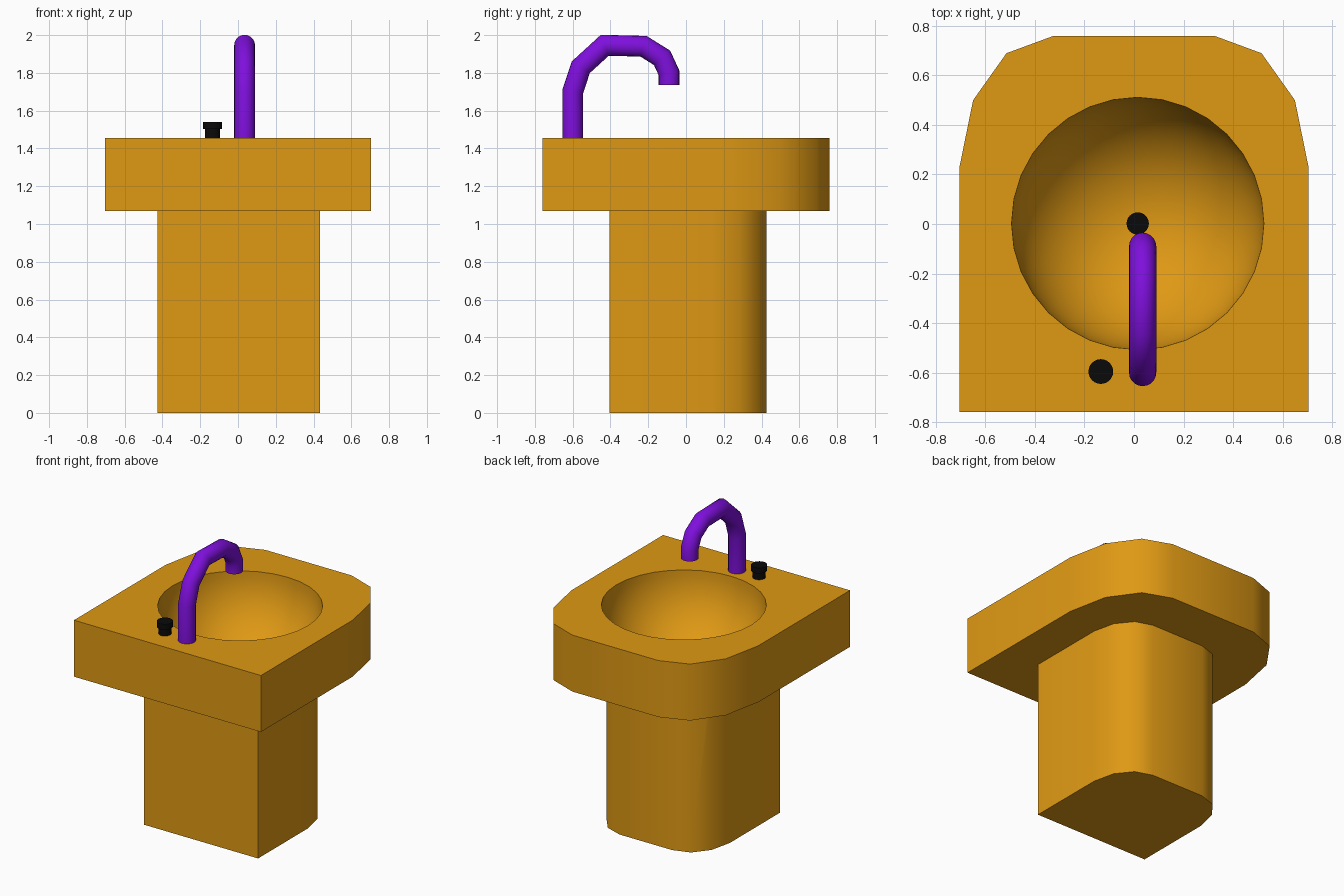
import bpy, bmesh, math
from mathutils import Vector

if "Cube" in bpy.data.objects:
    bpy.data.objects.remove(bpy.data.objects["Cube"])


def material(name, rgb):
    m = bpy.data.materials.new(name)
    m.diffuse_color = (*rgb, 1)
    m.use_nodes = True
    m.node_tree.nodes["Principled BSDF"].inputs["Base Color"].default_value = m.diffuse_color
    return m


GOLD = material("gold", (0.74, 0.32, 0.007))
PURPLE = material("purple", (0.21, 0.005, 0.72))
BLACK = material("black", (0.003, 0.003, 0.003))


def make_object(name, bm, mat):
    bmesh.ops.recalc_face_normals(bm, faces=bm.faces)
    me = bpy.data.meshes.new(name)
    bm.to_mesh(me)
    bm.free()
    ob = bpy.data.objects.new(name, me)
    bpy.context.collection.objects.link(ob)
    me.materials.append(mat)
    return ob


def smooth(ob, angle=40):
    bpy.ops.object.select_all(action='DESELECT')
    ob.select_set(True)
    bpy.context.view_layer.objects.active = ob
    bpy.ops.object.shade_smooth_by_angle(angle=math.radians(angle))


def prism(name, outline, z0, z1, mat):
    bm = bmesh.new()
    base = bm.faces.new([bm.verts.new((x, y, z0)) for x, y in outline])
    ext = bmesh.ops.extrude_face_region(bm, geom=[base], use_keep_orig=True)
    for v in ext["geom"]:
        if isinstance(v, bmesh.types.BMVert):
            v.co.z = z1
    return make_object(name, bm, mat)


def lathe_stack(name, x, y, profile, mat, sides=24):
    # closed solid of revolution from (radius, height) points
    bm = bmesh.new()
    rings = [[bm.verts.new((x + r * math.cos(i * math.tau / sides),
                            y + r * math.sin(i * math.tau / sides), z))
              for i in range(sides)] for r, z in profile]
    bridge(bm, rings)
    ob = make_object(name, bm, mat)
    smooth(ob)
    return ob


def bridge(bm, rings):
    n = len(rings[0])
    for a, b in zip(rings, rings[1:]):
        for i in range(n):
            j = (i + 1) % n
            bm.faces.new((a[i], a[j], b[j], b[i]))
    bm.faces.new(rings[0])
    bm.faces.new(rings[-1])


def apply_boolean(ob, other, operation):
    mod = ob.modifiers.new(operation.lower(), 'BOOLEAN')
    mod.operation, mod.object, mod.solver = operation, other, 'EXACT'
    bpy.context.view_layer.objects.active = ob
    bpy.ops.object.modifier_apply(modifier=mod.name)
    bpy.data.objects.remove(other)


# Basin slab: square front, rounded back; the pedestal repeats its outline
half = [(0.705, -0.76), (0.705, 0.23), (0.65, 0.5), (0.515, 0.69), (0.325, 0.76)]
outline = half + [(-x, y) for x, y in reversed(half)]
body = prism("basin_and_pedestal", outline, 1.07, 1.455, GOLD)
small = [(x * 0.61 + 0.005, y * 0.546 + 0.01) for x, y in outline]
pedestal = prism("pedestal", small, 0, 1.2, GOLD)
apply_boolean(body, pedestal, 'UNION')

# Bowl hollow
bm = bmesh.new()
bmesh.ops.create_uvsphere(bm, u_segments=32, v_segments=32, radius=0.51)
bmesh.ops.translate(bm, verts=bm.verts, vec=(0.015, 0.002, 1.46))
cutter = make_object("bowl_cutter", bm, GOLD)
cutter.hide_render = True
apply_boolean(body, cutter, 'DIFFERENCE')
smooth(body)

# Drain and tap knob
lathe_stack("drain", 0.015, 0.002, [(0.045, 0.93), (0.045, 0.962)], BLACK)
lathe_stack("tap_knob", -0.134, -0.596,
            [(0.04, 1.45), (0.04, 1.503), (0.05, 1.503), (0.05, 1.54)], BLACK)

# Spout: mitred round tube along a bent path in the y-z plane
path = [Vector((0.035, y, z)) for y, z in
        [(-0.6, 1.45), (-0.6, 1.7), (-0.557, 1.83), (-0.43, 1.946),
         (-0.225, 1.941), (-0.127, 1.88), (-0.09, 1.8), (-0.09, 1.735)]]
bm = bmesh.new()
rings, sides, radius = [], 20, 0.055
for k, p in enumerate(path):
    d0 = (p - path[k - 1]).normalized() if k else Vector((0, 0, 1))
    d1 = (path[k + 1] - p).normalized() if k < len(path) - 1 else d0
    t = (d0 + d1).normalized()
    side = Vector((1, 0, 0))
    up = t.cross(side) / t.dot(d0)
    rings.append([bm.verts.new(p + radius * (side * math.cos(a) + up * math.sin(a)))
                  for a in (i * math.tau / sides for i in range(sides))])
bridge(bm, rings)
smooth(make_object("spout", bm, PURPLE), 50)
